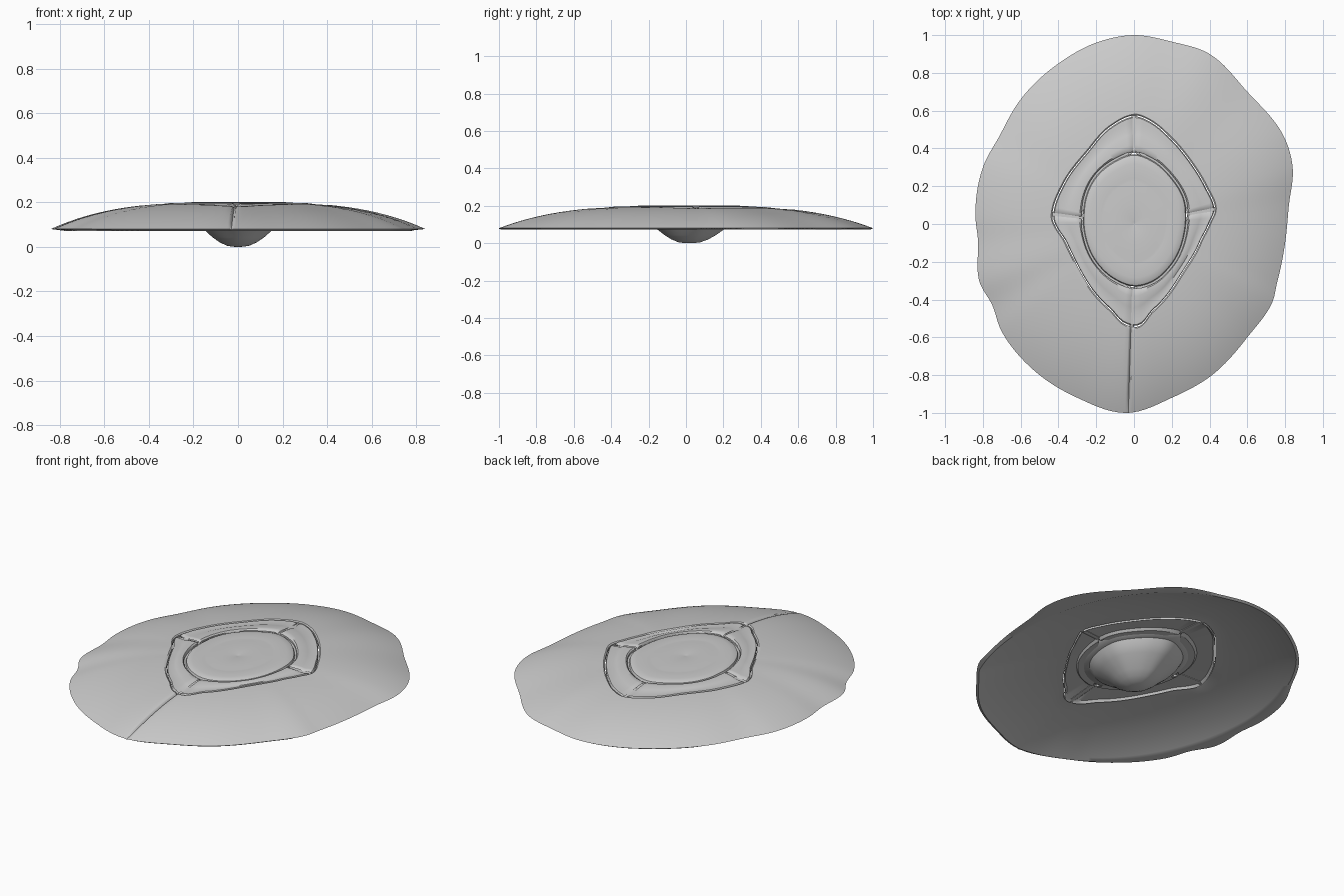
import bpy, bmesh
from math import sin, cos, pi, atan2, hypot, exp, sqrt

if "Cube" in bpy.data.objects:
    bpy.data.objects.remove(bpy.data.objects["Cube"])

RIM = [(0, 1), (.2, .965), (.4, .9), (.6, .7), (.79, .47), (.84, .3), (.82, .1), (.8, -.1), (.76, -.3),
       (.73, -.42), (.6, -.6), (.4, -.81), (.2, -.92), (-.04, -1), (-.3, -.92), (-.5, -.8), (-.7, -.57),
       (-.75, -.43), (-.82, -.3), (-.825, -.1), (-.84, .05), (-.8, .3), (-.71, .47), (-.6, .66),
       (-.4, .85), (-.2, .96)]
FRAME = [(0, .575), (.08, .55), (.2, .45), (.3, .33), (.38, .2), (.43, .08), (.4, 0), (.35, -.1),
         (.25, -.27), (.1, -.46), (.03, -.54), (-.05, -.53), (-.13, -.45), (-.28, -.26), (-.36, -.1),
         (-.43, .02), (-.43, .07), (-.37, .22), (-.25, .38), (-.12, .52)]
OVAL = [(0, .375), (.1, .34), (.2, .25), (.27, .13), (.28, .03), (.265, -.08), (.2, -.22), (.1, -.31),
        (0, -.335), (-.1, -.3), (-.2, -.21), (-.26, -.08), (-.272, .05), (-.26, .14), (-.2, .26), (-.1, .34)]


def outline(pts):
    """Smooth closed outline as radius(angle)."""
    base = sorted((atan2(y, x) % (2 * pi), hypot(x, y)) for x, y in pts)
    k = [(a - 2 * pi, r) for a, r in base[-3:]] + base + [(a + 2 * pi, r) for a, r in base[:3]]

    def radius(a):
        a %= 2 * pi
        i = next(j for j in range(2, len(k) - 2) if k[j][0] <= a < k[j + 1][0])
        (a0, r0), (a1, r1), (a2, r2), (a3, r3) = k[i - 1:i + 3]
        h = a2 - a1
        t = (a - a1) / h
        m1, m2 = h * (r2 - r0) / (a2 - a0), h * (r3 - r1) / (a3 - a1)
        return ((2*t**3 - 3*t**2 + 1) * r1 + (t**3 - 2*t*t + t) * m1
                + (3*t*t - 2*t**3) * r2 + (t**3 - t*t) * m2)
    return radius


rim, frame, oval = outline(RIM), outline(FRAME), outline(OVAL)


def foot(a):
    """Smoother inner edge under the wavy rim."""
    e = 1 / sqrt((cos(a) / .78)**2 + (sin(a) / .985)**2)
    return min(e, rim(a) * .985)


def dome(r, a):
    return .08 + .12 * (1 - (r / rim(a))**3.2)


def sheet(name, rows, closed_u=False, closed_v=False, caps=False):
    """Mesh through rows of points."""
    bm = bmesh.new()
    g = [[bm.verts.new(p) for p in row] for row in rows]
    n, m = len(g), len(g[0])
    for i in range(n if closed_v else n - 1):
        for j in range(m if closed_u else m - 1):
            i2, j2 = (i + 1) % n, (j + 1) % m
            bm.faces.new((g[i][j], g[i][j2], g[i2][j2], g[i2][j]))
    if caps:
        bm.faces.new([r[0] for r in g])
        bm.faces.new([r[-1] for r in g])
    bmesh.ops.remove_doubles(bm, verts=bm.verts, dist=1e-5)
    bmesh.ops.recalc_face_normals(bm, faces=bm.faces)
    me = bpy.data.meshes.new(name)
    bm.to_mesh(me)
    bm.free()
    ob = bpy.data.objects.new(name, me)
    bpy.context.collection.objects.link(ob)
    bpy.context.view_layer.objects.active = ob
    ob.select_set(True)
    bpy.ops.object.shade_smooth_by_angle(angle=.7)
    ob.select_set(False)
    return ob


def pt(r, a, z):
    return (r * cos(a), r * sin(a), z)


# Domed outer shell, with a seam pressed into the front
SEAM = -pi / 2 - .03
angles = [SEAM + d for d in (0, .006, .012, .02)]
angles += [SEAM + .02 + (2 * pi - .04) * i / 180 for i in range(1, 181)]
angles += [SEAM - d for d in (.012, .006)]
rows = []


def add_row(fr, fz):
    rows.append([pt(fr(a), a, fz(fr(a), a)) for a in angles])


def top(r, a):
    d = abs((a - SEAM + pi) % (2 * pi) - pi)
    return dome(r, a) - .012 * exp(-(d * r / .006)**2) * min(1, (1.03 - r / rim(a)) * 8)


add_row(frame, lambda r, a: dome(r, a) - .022)
add_row(frame, lambda r, a: top(r, a) - .006)
for s in [.015, .04, .1, .2, .3, .4, .5, .6, .7, .78, .85, .91, .96, 1]:
    add_row(lambda a: frame(a) + s * (rim(a) - frame(a)), top)
for s in [1, .95, .88, .8, .7, .55, .4, .2, .02]:
    add_row(lambda a: frame(a) + s * (foot(a) - frame(a)),
            lambda r, a: .072 + .106 * (1 - (r / foot(a))**3.2))
sheet("outer_shell", rows, closed_u=True, closed_v=True)

# Four curved frame plates between shell and centre
SECTION = [(.0, -.03), (.0, -.008), (.06, 0), (.2, .001), (.5, -.002), (.62, -.006), (.85, -.002),
           (.95, -.001), (.985, -.007), (.985, -.03), (.9, -.017), (.1, -.017)]
JOINTS = [.18, pi / 2, pi - .12, 3 * pi / 2 - .02, 2 * pi + .18]
for i in range(4):
    g = [.02, .014, .02, .011, .02]
    a0, a1 = JOINTS[i] + g[i], JOINTS[i + 1] - g[i + 1]
    rows = []
    for k in range(41):
        a = a0 + (a1 - a0) * k / 40
        drop = .007 if k in (0, 40) else 0
        ri, ro = oval(a) + .006, frame(a) - .003
        ring = []
        for s, z in SECTION:
            r = ri + s * (ro - ri)
            ring.append(pt(r, a, dome(r, a) + z - (drop if z > -.01 else 0)))
        rows.append(ring)
    sheet("frame_plate_%d" % (i + 1), rows, closed_u=True, caps=True)

# Recessed strip closing the joints between plates
for i, a in enumerate(JOINTS[:4]):
    rows = []
    for k in range(9):
        r = oval(a) + (frame(a) - oval(a)) * k / 8
        z = dome(r, a) - .014
        ring = []
        for w, dz in [(-.012, 0), (.012, 0), (.012, -.006), (-.012, -.006)]:
            ring.append((r * cos(a) - w * sin(a), r * sin(a) + w * cos(a), z + dz))
        rows.append(ring)
    sheet("joint_strip_%d" % (i + 1), rows, closed_u=True, caps=True)

# Centre piece: shallow cap above, hanging bowl below
CAP = [(0, .198), (.03, .199), (.07, .201), (.3, .202), (.5, .202), (.6, .2), (.64, .2), (.7, .201),
       (.85, .199), (.93, .196), (.97, .19), (.985, .178), (.95, .168), (.82, .16), (.76, .13),
       (.66, .1), (.53, .07), (.42, .043), (.3, .02), (.18, .005), (.08, .0005), (0, 0)]
rows = []
for s, z in CAP:
    low = max(0, min(1, (.17 - z) / .1))
    row = []
    for k in range(96):
        a = 2 * pi * k / 96
        x, y, _ = pt(oval(a) * s, a, 0)
        row.append((x, y * (1 - .08 * low) + .015 * low, z))
    rows.append(row)
sheet("centre_bowl", rows, closed_u=True)
